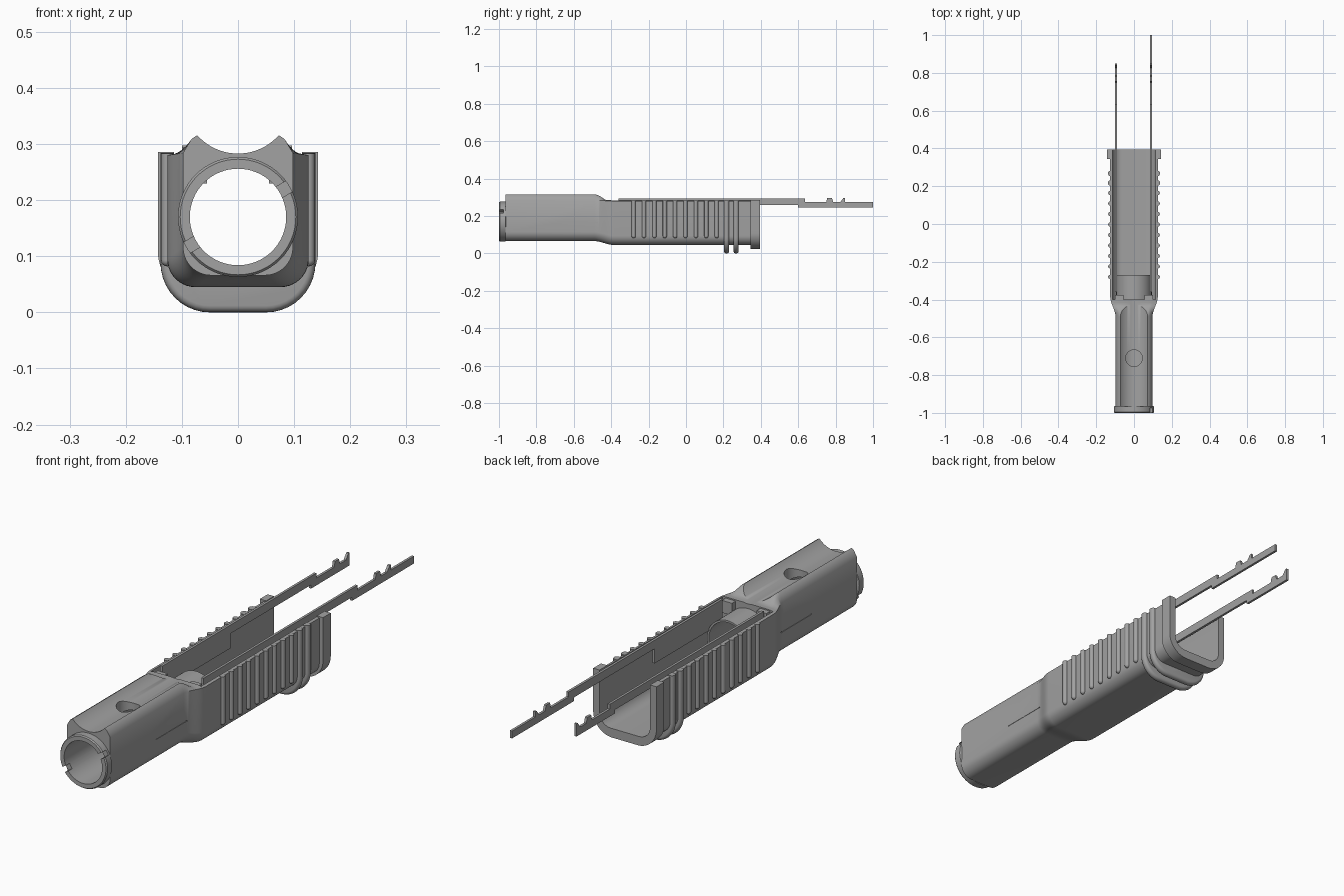
import bpy, bmesh, math
from mathutils import Matrix, Vector

if "Cube" in bpy.data.objects:
    bpy.data.objects.remove(bpy.data.objects["Cube"])

GREY = (0.36, 0.36, 0.36, 1)
grey = bpy.data.materials.new("plain_grey")
grey.use_nodes = True
grey.diffuse_color = GREY
grey.node_tree.nodes["Principled BSDF"].inputs["Base Color"].default_value = GREY

AXIS_Z = 0.17  # height of the bore
ALONG_Y = Matrix.Rotation(math.pi / 2, 4, 'X')


def finish(name, bm):
    bmesh.ops.recalc_face_normals(bm, faces=bm.faces[:])
    mesh = bpy.data.meshes.new(name)
    bm.to_mesh(mesh)
    bm.free()
    mesh.materials.append(grey)
    obj = bpy.data.objects.new(name, mesh)
    bpy.context.collection.objects.link(obj)
    return obj


def section(w, zb, r, top, steps=10):
    """Closed U outline: flat bottom, round corners, then the top points."""
    half = [(w - r + r * math.sin(a), zb + r - r * math.cos(a))
            for a in (math.pi / 2 * i / steps for i in range(steps + 1))]
    half += top
    return half + [(-x, z) for x, z in reversed(half)]


def loft(name, rings):
    """Skin a list of (y, outline) rings and cap the ends."""
    bm = bmesh.new()
    loops = [[bm.verts.new((x, y, z)) for x, z in pts] for y, pts in rings]
    for a, b in zip(loops, loops[1:]):
        for i in range(len(a)):
            j = (i + 1) % len(a)
            bm.faces.new((a[i], a[j], b[j], b[i]))
    bm.faces.new(loops[0])
    bm.faces.new(loops[-1][::-1])
    return finish(name, bm)


def lathe(name, profile, n=64):
    """Spin a closed (radius, y) profile around the bore axis."""
    bm = bmesh.new()
    loops = []
    for i in range(n):
        a = 2 * math.pi * i / n
        loops.append([bm.verts.new((r * math.cos(a), y, AXIS_Z + r * math.sin(a)))
                      for r, y in profile])
    for i in range(n):
        a, b = loops[i], loops[(i + 1) % n]
        for k in range(len(profile)):
            m = (k + 1) % len(profile)
            bm.faces.new((a[k], a[m], b[m], b[k]))
    return finish(name, bm)


def cylinder(name, r, length, centre, turn=Matrix(), n=64):
    bm = bmesh.new()
    bmesh.ops.create_cone(bm, cap_ends=True, segments=n, radius1=r, radius2=r,
                          depth=length, matrix=Matrix.Translation(centre) @ turn)
    return finish(name, bm)


def box(name, size, centre, turn=Matrix()):
    bm = bmesh.new()
    bmesh.ops.create_cube(bm, size=1, matrix=Matrix.Translation(centre) @ turn
                          @ Matrix.Diagonal(Vector((*size, 1))))
    return finish(name, bm)


def activate(obj):
    bpy.ops.object.select_all(action='DESELECT')
    obj.select_set(True)
    bpy.context.view_layer.objects.active = obj


def cut(obj, *cutters):
    activate(obj)
    for c in cutters:
        mod = obj.modifiers.new("cut", 'BOOLEAN')
        mod.operation = 'DIFFERENCE'
        mod.solver = 'EXACT'
        mod.object = c
        bpy.ops.object.modifier_apply(modifier=mod.name)


def smooth(obj, degrees=35):
    activate(obj)
    bpy.ops.object.shade_smooth_by_angle(angle=math.radians(degrees))


def mix(a, b, t):
    return a + (b - a) * t


# Grip body: narrow front blending into the wide ribbed rear
def body_ring(t):
    top_t = min(1, t * 1.6)
    w = mix(0.098, 0.126, t)
    top = [(w, mix(0.284, 0.28, t)),
           (mix(0.083, 0.105, t), mix(0.309, 0.2845, top_t)),
           (mix(0.072, 0.09, t), mix(0.316, 0.285, top_t))]
    return section(w, mix(0.066, 0.045, t), 0.05, top)


rings = [(-0.965, body_ring(0))]
for i in range(11):
    s = i / 10
    rings.append((mix(-0.49, -0.385, s), body_ring(s * s * (3 - 2 * s))))
rings.append((0.37, body_ring(1)))
body = loft("grip_body", rings)

# Cutters
channel_outline = section(0.114, 0.062, 0.05, [(0.114, 0.4)])
channel = loft("channel_cutter", [(-0.4, channel_outline), (0.6, channel_outline)])
bore = cylinder("bore_cutter", 0.09, 0.9, (0, -0.75, AXIS_Z), ALONG_Y)
groove = cylinder("groove_cutter", 0.097, 0.9, (0, -0.75, 0.38), ALONG_Y, 96)
hole = cylinder("hole_cutter", 0.044, 0.2, (0, -0.71, 0.3), n=48)
slits = [box("slit_cutter", (0.02, 0.2, 0.004), (s * 0.1065, -0.57, 0.165))
         for s in (-1, 1)]
notch = box("notch_cutter", (0.3, 0.05, 0.022), (0, -1, AXIS_Z),
            Matrix.Rotation(math.radians(-31), 4, 'Y'))

cut(body, channel, bore, groove, hole, *slits)
smooth(body)

# Sleeve tube with a notched front collar
tube = lathe("sleeve_tube", [(0.086, -1), (0.103, -1), (0.107, -0.995), (0.107, -0.966),
                             (0.094, -0.96), (0.094, -0.27), (0.086, -0.27)])
cut(tube, notch, hole)
smooth(tube)

# Rear flange
flange_outline = section(0.143, 0.025, 0.085, [(0.143, 0.286)])
flange = loft("rear_flange", [(0.345, flange_outline), (0.395, flange_outline)])
cut(flange, channel)
smooth(flange)

# Two hoops wrapped around the underside
for k, y in enumerate((0.217, 0.268)):
    hoop_rings = []
    for i in range(9):
        a = math.pi * i / 8
        d = 0.012 * (1 - math.sin(a))
        outline = section(0.138 - d, d, 0.088 - d, [(0.138 - d, 0.284)])
        hoop_rings.append((y - 0.014 * math.cos(a), outline))
    hoop = loft(f"wrap_hoop_{k + 1}", hoop_rings)
    cut(hoop, channel)
    smooth(hoop, 50)

# Vertical grip ribs with rounded lower ends
for side, s in (("left", 1), ("right", -1)):
    bm = bmesh.new()
    for i in range(9):
        pos = (s * 0.126, -0.28 + i * 0.0555, 0)
        place = Matrix.Translation(pos)
        bmesh.ops.create_cone(bm, cap_ends=True, segments=16, radius1=0.011, radius2=0.011,
                              depth=0.19, matrix=place @ Matrix.Translation((0, 0, 0.188)))
        bmesh.ops.create_uvsphere(bm, u_segments=16, v_segments=8, radius=0.011,
                                  matrix=place @ Matrix.Translation((0, 0, 0.093)))
    smooth(finish(f"{side}_grip_ribs", bm), 50)


# Action bars: flat toothed strips
def action_bar(name, x, end):
    pts = [(-0.36, 0.2), (-0.36, 0.295), (0.635, 0.295), (0.635, 0.275), (0.75, 0.275),
           (0.755, 0.297), (0.78, 0.297), (0.787, 0.275), (0.825, 0.275), (0.842, 0.297),
           (0.85, 0.297)]
    if end > 0.86:
        pts += [(0.85, 0.275), (end, 0.275)]
    pts += [(end, 0.245), (0.6, 0.245), (0.6, 0.26), (0.08, 0.26), (0.08, 0.2)]
    bm = bmesh.new()
    face = bm.faces.new([bm.verts.new((x - 0.005, y, z)) for y, z in pts])
    ext = bmesh.ops.extrude_face_region(bm, geom=[face])
    bmesh.ops.translate(bm, vec=(0.01, 0, 0),
                        verts=[v for v in ext["geom"] if isinstance(v, bmesh.types.BMVert)])
    finish(name, bm)


action_bar("left_action_bar", 0.091, 1.0)
action_bar("right_action_bar", -0.095, 0.85)

# Small tabs where the bars meet the sleeve
for side, s in (("left", 1), ("right", -1)):
    box(f"{side}_bar_tab", (0.045, 0.025, 0.05), (s * 0.078, -0.388, 0.255))

for c in (channel, bore, groove, hole, notch, *slits):
    bpy.data.objects.remove(c)
